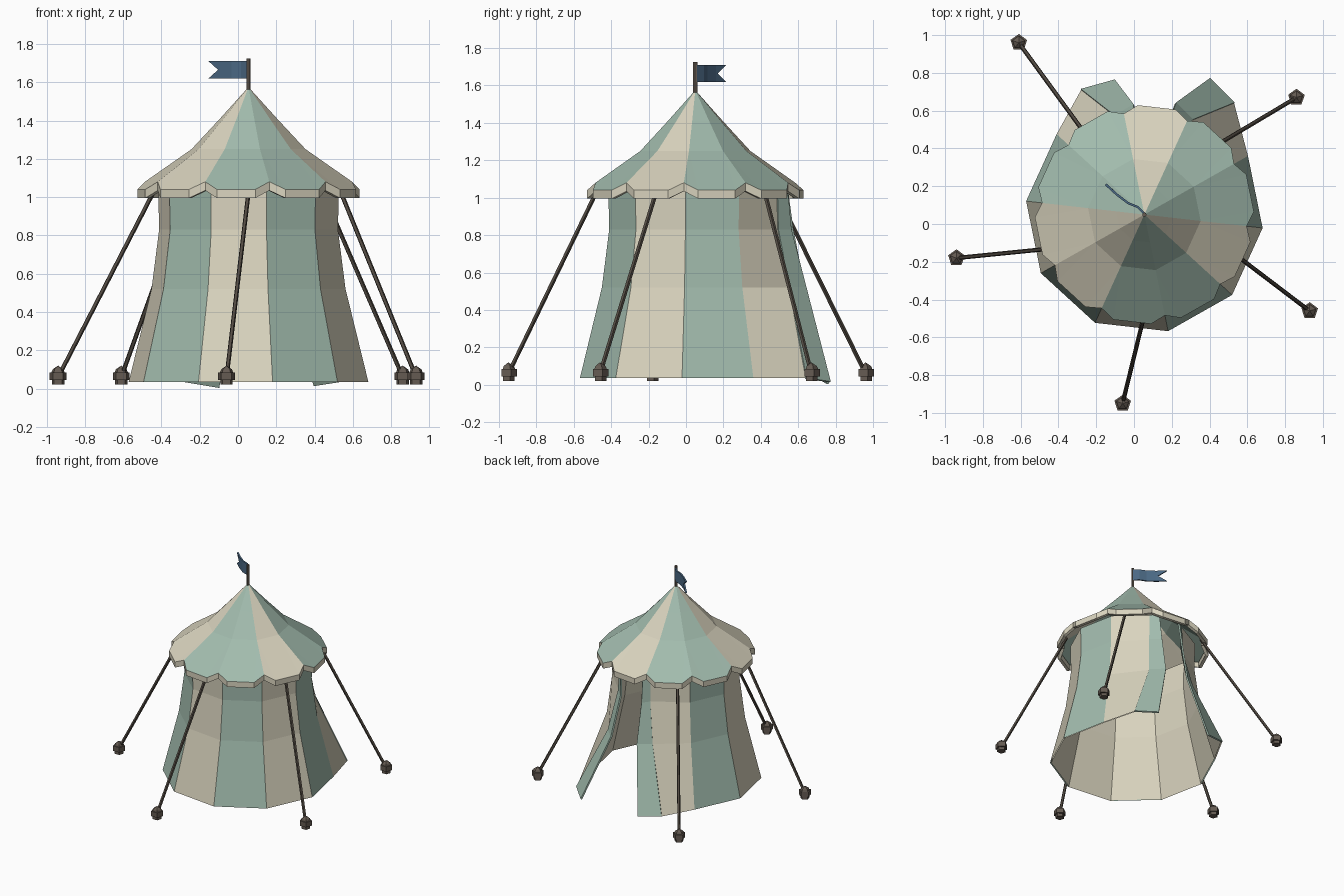
import bpy, bmesh, math
from mathutils import Vector

if "Cube" in bpy.data.objects:
    bpy.data.objects.remove(bpy.data.objects["Cube"])

CX, CY = 0.055, 0.05          # tent axis
SIDES, START = 10, 65.5       # first side is the doorway


def material(name, rgb):
    m = bpy.data.materials.new(name)
    m.diffuse_color = (*rgb, 1)
    m.use_nodes = True
    m.node_tree.nodes["Principled BSDF"].inputs["Base Color"].default_value = m.diffuse_color
    return m


TEAL = material("teal cloth", (0.36, 0.50, 0.42))
CREAM = material("cream cloth", (0.70, 0.66, 0.52))
ROPE = material("dark rope", (0.085, 0.07, 0.055))
WOOD = material("brown wood", (0.13, 0.105, 0.085))
BLUE = material("blue cloth", (0.07, 0.14, 0.23))


def make(name, verts, faces, mats, rule=None, thick=0):
    me = bpy.data.meshes.new(name)
    me.from_pydata([tuple(v) for v in verts], [], faces)
    for m in mats:
        me.materials.append(m)
    if rule:
        for p in me.polygons:
            p.material_index = rule(p.index)
    bm = bmesh.new()
    bm.from_mesh(me)
    bmesh.ops.recalc_face_normals(bm, faces=bm.faces)
    bm.to_mesh(me)
    bm.free()
    ob = bpy.data.objects.new(name, me)
    bpy.context.collection.objects.link(ob)
    if thick:
        s = ob.modifiers.new("thickness", 'SOLIDIFY')
        s.thickness, s.offset = thick, 0
    return ob


def polar(r, deg, z):
    a = math.radians(deg)
    return (CX + r * math.cos(a), CY + r * math.sin(a), z)


def grid_faces(rows, cols):
    return [(r * cols + c, r * cols + c + 1, (r + 1) * cols + c + 1, (r + 1) * cols + c)
            for r in range(rows - 1) for c in range(cols - 1)]


def rod(name, a, b, radius, sides, mat):
    a, b = Vector(a), Vector(b)
    d = (b - a).normalized()
    u = d.orthogonal().normalized()
    w = d.cross(u)
    verts = [p + radius * (math.cos(t) * u + math.sin(t) * w)
             for p in (a, b) for t in [2 * math.pi * i / sides for i in range(sides)]]
    faces = [(i, (i + 1) % sides, sides + (i + 1) % sides, sides + i) for i in range(sides)]
    faces += [tuple(range(sides)), tuple(range(sides, 2 * sides))]
    return make(name, verts, faces, [mat])


# Door hinges pulled outward toward the ground (top to bottom)
HINGE_R = [(0.25, 0.485, 1.05), (0.26, 0.49, 0.83), (0.31, 0.55, 0.52), (0.53, 0.64, 0.035)]
HINGE_L = [(-0.04, 0.51, 1.05), (-0.04, 0.515, 0.83), (-0.10, 0.57, 0.52), (-0.28, 0.71, 0.035)]
WALL = [(0.475, 1.05), (0.47, 0.83), (0.51, 0.52), (0.63, 0.035)]


# Striped wall around every side except the doorway, with a cream lining
def wall(name, shrink, mats):
    verts = []
    for (r, z), left, right in zip(WALL, HINGE_L, HINGE_R):
        ring = [left] + [polar(r, START + 36 * k, z) for k in range(2, SIDES)] + [right]
        verts += [(CX + (x - CX) * shrink, CY + (y - CY) * shrink, h) for x, y, h in ring]
    return make(name, verts, grid_faces(4, SIDES), mats,
                lambda i: (i % (SIDES - 1)) % 2 if len(mats) > 1 else 0)


wall("tent_wall", 1.0, [CREAM, TEAL])
wall("wall_lining", 0.985, [CREAM])

# Door flaps, folded back
FREE_R = [(0.20, 0.54, 1.05), (0.19, 0.56, 0.83), (0.22, 0.64, 0.52), (0.40, 0.77, 0.015)]
FREE_L = [(0.01, 0.54, 1.05), (0.00, 0.57, 0.83), (0.00, 0.63, 0.52), (-0.10, 0.76, 0.005)]
for name, hinge, free in (("door_flap_right", HINGE_R, FREE_R), ("door_flap_left", HINGE_L, FREE_L)):
    make(name, [p for pair in zip(hinge, free) for p in pair], grid_faces(4, 2), [TEAL], thick=0.012)

# Scalloped eave: a raised notch at each corner and a wide drop between
EAVE = []
for k in range(SIDES):
    a = START + 36 * k
    EAVE += [(0.545, a, 1.08), (0.58, a + 8, 1.04), (0.58, a + 28, 1.04)]
N = len(EAVE)

# Roof: apex, two ten-sided rings, then the eave
verts = [polar(0, 0, 1.575)]
for r, z in ((0.15, 1.41), (0.30, 1.25)):
    verts += [polar(r, START + 36 * k, z) for k in range(SIDES)]
verts += [polar(*e) for e in EAVE]
faces, stripe = [], []
TEAL_SIDES = (1, 2, 5, 6, 8, 9)
for k in range(SIDES):
    n = (k + 1) % SIDES
    e = 1 + 2 * SIDES + 3 * k
    f = 1 + 2 * SIDES + 3 * n
    side = [(0, 1 + k, 1 + n), (1 + k, 11 + k, 11 + n, 1 + n),
            (11 + k, e, e + 1), (11 + k, e + 1, e + 2, 11 + n), (11 + n, e + 2, f)]
    faces += side
    stripe += [int(k in TEAL_SIDES)] * len(side)
make("roof", verts, faces, [CREAM, TEAL], lambda i: stripe[i])

# Valance hanging from the eave, with an inner hem
rings = [polar(r, a, z) for r, a, z in EAVE]
rings += [polar(r, a, z - 0.045) for r, a, z in EAVE]
rings += [polar(r - 0.025, a, z - 0.045) for r, a, z in EAVE]
rings += [polar(r - 0.025, a, z) for r, a, z in EAVE]
make("valance", rings, [(j * N + i, j * N + (i + 1) % N, (j + 1) * N + (i + 1) % N, (j + 1) * N + i)
                        for j in range(3) for i in range(N)], [CREAM])

# Guy ropes and pegs
GUYS = [((-0.44, -0.13), (-0.94, -0.18)), ((0.055, -0.48), (-0.06, -0.95)),
        ((0.535, -0.16), (0.93, -0.46)), ((0.44, 0.42), (0.86, 0.67)), ((-0.26, 0.48), (-0.61, 0.96))]
PEG = [(0.034, 0.02), (0.034, 0.045), (0.046, 0.045), (0.046, 0.085), (0.036, 0.085), (0.03, 0.1)]
for i, (top, foot) in enumerate(GUYS):
    rod(f"guy_rope_{i + 1}", (*top, 1.03), (*foot, 0.06), 0.012, 5, ROPE)
    pv = [(foot[0] + r * math.cos(t), foot[1] + r * math.sin(t), z)
          for r, z in PEG for t in [0.3 + 2 * math.pi * s / 5 for s in range(5)]]
    pv.append((*foot, 0.12))
    pf = [(j * 5 + s, j * 5 + (s + 1) % 5, j * 5 + 5 + (s + 1) % 5, j * 5 + 5 + s)
          for j in range(len(PEG) - 1) for s in range(5)]
    pf += [(25 + s, 25 + (s + 1) % 5, 30) for s in range(5)] + [(4, 3, 2, 1, 0)]
    make(f"peg_{i + 1}", pv, pf, [WOOD])

# Pole and swallow-tailed pennant
rod("flag_pole", (CX, CY, 1.5), (CX, CY, 1.725), 0.012, 6, WOOD)
PATH = [(0.055, 0.055), (0.02, 0.09), (-0.03, 0.11), (-0.09, 0.155), (-0.15, 0.21)]
fv = []
for i, (x, y) in enumerate(PATH):
    mid = (x, y) if i < 4 else (-0.10, 0.165)
    fv += [(x, y, 1.62), (*mid, 1.665), (x, y, 1.71)]
make("pennant", fv, grid_faces(5, 3), [BLUE], thick=0.012)
